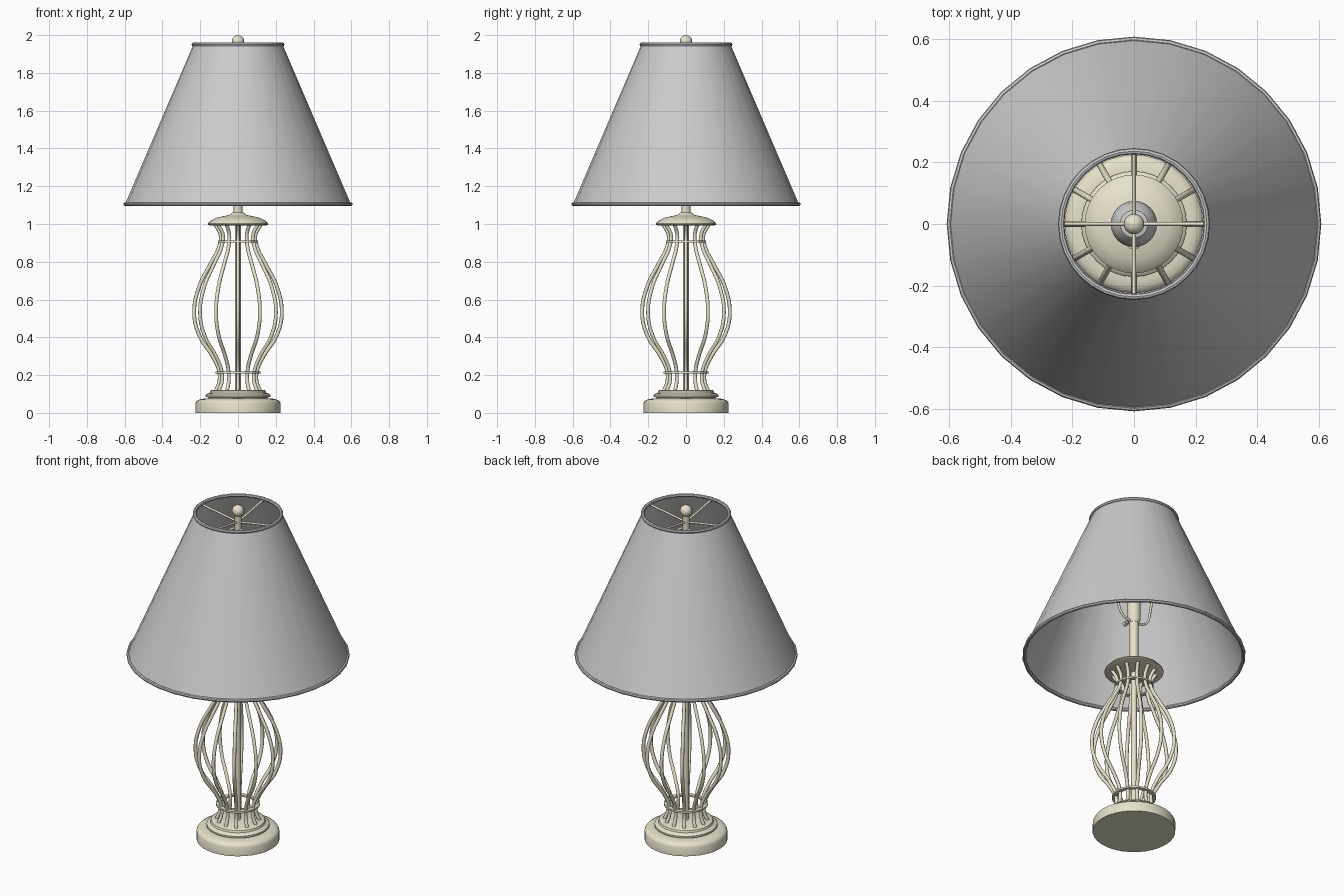
import bpy, bmesh, math
from mathutils import Vector, Matrix

if "Cube" in bpy.data.objects:
    bpy.data.objects.remove(bpy.data.objects["Cube"])

cream = bpy.data.materials.new("cream_metal")
cream.diffuse_color = (0.80, 0.76, 0.60, 1)
cream.use_nodes = True
cream.node_tree.nodes["Principled BSDF"].inputs["Base Color"].default_value = cream.diffuse_color


def finish(name, bm, mat, angle=35):
    me = bpy.data.meshes.new(name)
    bmesh.ops.recalc_face_normals(bm, faces=bm.faces)
    bm.to_mesh(me)
    bm.free()
    ob = bpy.data.objects.new(name, me)
    bpy.context.collection.objects.link(ob)
    if mat:
        me.materials.append(mat)
    bpy.ops.object.select_all(action='DESELECT')
    bpy.context.view_layer.objects.active = ob
    ob.select_set(True)
    bpy.ops.object.shade_smooth_by_angle(angle=math.radians(angle))
    return ob


def lathe(name, profile, mat=cream, segs=32, closed=False):
    """Spin an (r, z) profile round the z axis."""
    bm = bmesh.new()
    pts = profile + profile[:1] if closed else profile
    vs = [bm.verts.new((r, 0, z)) for r, z in pts]
    es = [bm.edges.new(p) for p in zip(vs, vs[1:])]
    bmesh.ops.spin(bm, geom=vs + es, cent=(0, 0, 0), axis=(0, 0, 1),
                   angle=2 * math.pi, steps=segs)
    bmesh.ops.remove_doubles(bm, verts=bm.verts, dist=1e-5)
    return finish(name, bm, mat)


def bead(r, z, t, n=8):
    """Round cross-section for a rim."""
    return [(r + t * math.cos(2 * math.pi * i / n),
             z + t * math.sin(2 * math.pi * i / n)) for i in range(n)]


def rod(name, a, b, radius, mat=cream):
    a, b = Vector(a), Vector(b)
    bm = bmesh.new()
    rot = (b - a).to_track_quat('Z', 'Y').to_matrix().to_4x4()
    bmesh.ops.create_cone(bm, cap_ends=True, segments=12, radius1=radius,
                          radius2=radius, depth=(b - a).length,
                          matrix=Matrix.Translation((a + b) / 2) @ rot)
    return finish(name, bm, mat)


def wire_data(name, pts, radius):
    cu = bpy.data.curves.new(name, 'CURVE')
    cu.dimensions = '3D'
    cu.bevel_depth = radius
    cu.bevel_resolution = 2
    cu.resolution_u = 6
    cu.use_fill_caps = True
    sp = cu.splines.new('BEZIER')
    sp.bezier_points.add(len(pts) - 1)
    for p, (x, z) in zip(sp.bezier_points, pts):
        p.co = (x, 0, z)
        p.handle_left_type = p.handle_right_type = 'AUTO'
    cu.materials.append(cream)
    return cu


# stepped round base
lathe("base", [(0, 0), (0.225, 0), (0.225, 0.052), (0.219, 0.063), (0.205, 0.071),
               (0.185, 0.075), (0.155, 0.076), (0.155, 0.082), (0.171, 0.084),
               (0.171, 0.094), (0.163, 0.102), (0.150, 0.106), (0.146, 0.117),
               (0.140, 0.121), (0, 0.121)])

# cage of twelve bent ribs
rib = wire_data("rib", [(0.118, 0.115), (0.100, 0.16), (0.100, 0.22), (0.135, 0.30),
                        (0.205, 0.41), (0.232, 0.53), (0.205, 0.67), (0.145, 0.79),
                        (0.100, 0.88), (0.092, 0.94), (0.122, 1.0)], 0.010)
for i in range(12):
    ob = bpy.data.objects.new(f"rib_{i + 1}", rib)
    ob.rotation_euler.z = i * math.pi / 6
    bpy.context.collection.objects.link(ob)

# flat rings tying the ribs
for name, r, z in (("lower_ring", 0.12, 0.213), ("upper_ring", 0.107, 0.908)):
    lathe(name, [(r - 0.025, z - 0.005), (r, z - 0.005),
                 (r, z + 0.005), (r - 0.025, z + 0.005)], closed=True)

# domed cap over the cage
lathe("cap", [(0, 0.993), (0.150, 0.993), (0.160, 0.997), (0.160, 1.003),
              (0.145, 1.018), (0.115, 1.033), (0.075, 1.042), (0.045, 1.048),
              (0.036, 1.056), (0.030, 1.062), (0, 1.062)])

# central stem, socket and switch
rod("cage_stem", (0, 0, 0.11), (0, 0, 1.0), 0.016)
rod("upper_stem", (0, 0, 1.05), (0, 0, 1.32), 0.025)
lathe("socket", [(0, 1.305), (0.026, 1.305), (0.036, 1.325), (0.036, 1.43),
                 (0.032, 1.44), (0, 1.44)], segs=24)
rod("switch_stem", (0, -0.03, 1.335), (0, -0.065, 1.335), 0.007)
rod("switch_knob", (0, -0.06, 1.335), (0, -0.08, 1.335), 0.014)

# bulb
lathe("bulb", [(0, 1.43), (0.028, 1.43), (0.032, 1.47), (0.050, 1.51), (0.068, 1.55),
               (0.075, 1.59), (0.068, 1.63), (0.045, 1.658), (0, 1.668)], None, 24)

# harp wire round the bulb
half = [(0.03, 1.31), (0.085, 1.335), (0.115, 1.42), (0.125, 1.58), (0.10, 1.75),
        (0.05, 1.84)]
pts = half + [(0, 1.86)] + [(-x, z) for x, z in reversed(half)]
harp = bpy.data.objects.new("harp", wire_data("harp", pts, 0.007))
bpy.context.collection.objects.link(harp)

# shade with beaded rims
lathe("shade", [(0.598, 1.105), (0.236, 1.95), (0.232, 1.95), (0.594, 1.105)],
      None, 32, closed=True)
lathe("shade_bottom_rim", bead(0.597, 1.105, 0.010), None, 32, closed=True)
lathe("shade_top_rim", bead(0.236, 1.95, 0.010), None, 32, closed=True)

# spider spokes, finial post and finial
for i in range(4):
    c, s = math.cos(i * math.pi / 2), math.sin(i * math.pi / 2)
    rod(f"spoke_{i + 1}", (0, 0, 1.90), (0.236 * c, 0.236 * s, 1.94), 0.006)
rod("finial_post", (0, 0, 1.85), (0, 0, 1.96), 0.018)
bm = bmesh.new()
bmesh.ops.create_uvsphere(bm, u_segments=24, v_segments=12, radius=0.033,
                          matrix=Matrix.Translation((0, 0, 1.967)))
finish("finial", bm, cream)
